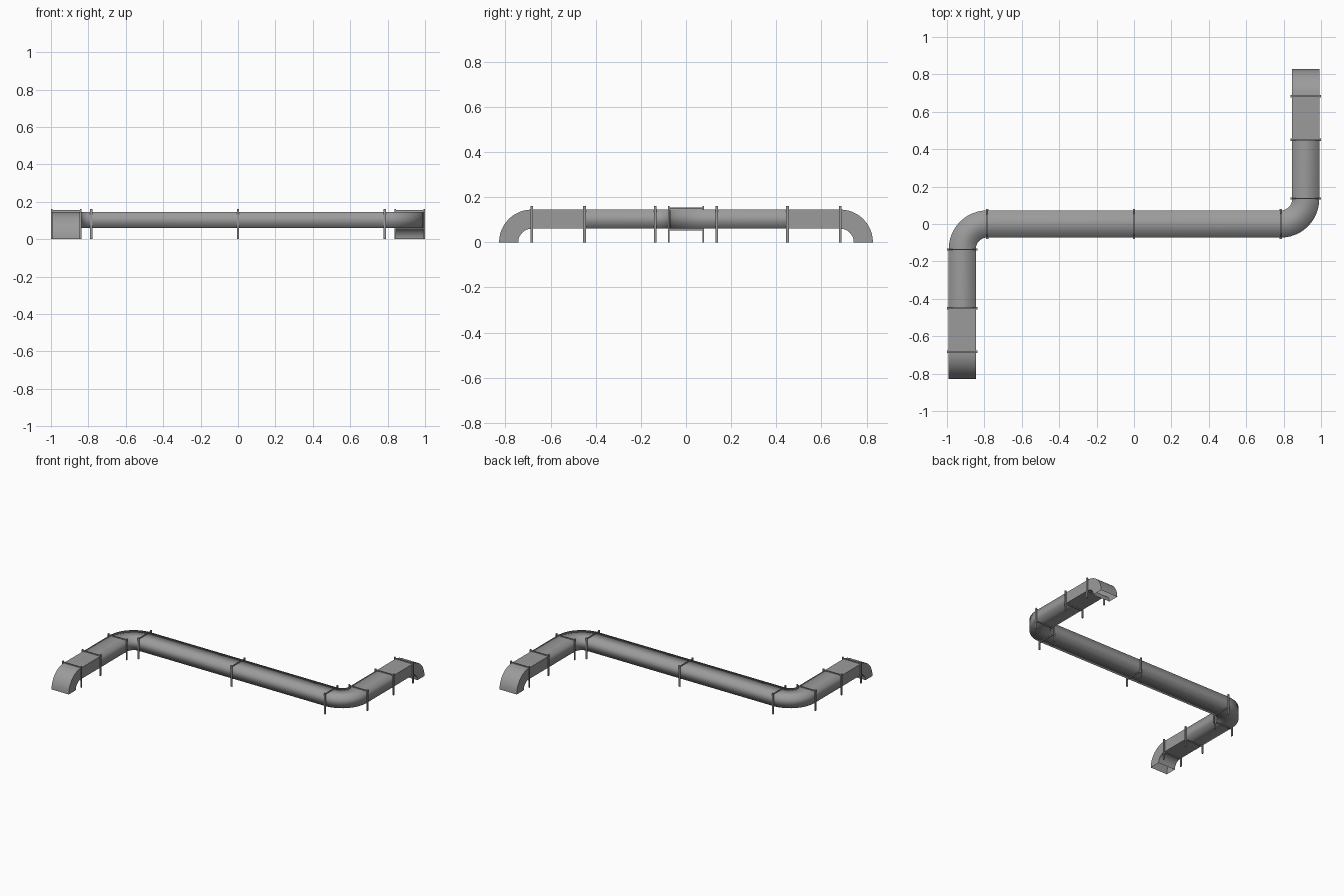
import bpy, bmesh, math
from mathutils import Vector, Matrix

if "Cube" in bpy.data.objects:
    bpy.data.objects.remove(bpy.data.objects["Cube"])

steel = bpy.data.materials.new("duct grey")
steel.diffuse_color = (0.33, 0.33, 0.33, 1)
steel.use_nodes = True
steel.node_tree.nodes["Principled BSDF"].inputs["Base Color"].default_value = steel.diffuse_color

HW = 0.0725             # half width of the duct
Z0, Z1 = 0.06, 0.145    # underside and top of the duct
CX = 0.918              # centre line of the end legs
BX, BY = 0.785, 0.133   # where the flat bends start
LY, EY = 0.45, 0.683    # leg joint, start of the end elbow
X, Y, Z = Vector((1, 0, 0)), Vector((0, 1, 0)), Vector((0, 0, 1))
STEPS = 12


def finish(name, bm, smooth):
    bmesh.ops.recalc_face_normals(bm, faces=bm.faces)
    me = bpy.data.meshes.new(name)
    bm.to_mesh(me)
    bm.free()
    me.materials.append(steel)
    for p in me.polygons:
        p.use_smooth = smooth
    ob = bpy.data.objects.new(name, me)
    bpy.context.collection.objects.link(ob)
    return ob


def sweep(name, sections, smooth):
    """Open rectangular duct; section = (origin, side, up), up offset Z0..Z1."""
    bm = bmesh.new()
    rings = [[bm.verts.new(o + s * a + u * b)
              for a, b in ((-HW, Z0), (HW, Z0), (HW, Z1), (-HW, Z1))]
             for o, s, u in sections]
    for r, q in zip(rings, rings[1:]):
        for i in range(4):
            j = (i + 1) % 4
            bm.faces.new((r[i], r[j], q[j], q[i]))
    return finish(name, bm, smooth)


def turned(v):
    return Vector((-v.x, -v.y, v.z))


# long run: front leg, flat bend, centre run, then the same turned half round
half = [(Vector((-CX, -LY, 0)), X, Z)]
for i in range(STEPS + 1):
    a = math.pi / 2 * i / STEPS
    out = Vector((-math.cos(a), math.sin(a), 0))
    half.append((Vector((-BX, -BY, 0)) + out * BY, -out, Z))
half.append((Vector((0, 0, 0)), -Y, Z))
other = [(turned(o), -turned(s), u) for o, s, u in reversed(half[:-1])]
sweep("main_duct", half + other, True)

# short straight pieces and down-turned end elbows
elbow = []
for i in range(STEPS + 1):
    a = math.pi / 2 * i / STEPS
    elbow.append((Vector((-CX, -EY, 0)), X, Vector((0, -math.sin(a), math.cos(a)))))
leg = [(Vector((-CX, -LY, 0)), X, Z), (Vector((-CX, -EY, 0)), X, Z)]
for side, rot in (("front", False), ("back", True)):
    for part, secs, smooth in (("leg_duct", leg, False), ("end_elbow", elbow, True)):
        if rot:
            secs = [(turned(o), turned(s), turned(u)) for o, s, u in secs]
        ob = sweep(side + "_" + part, secs, smooth)
        if part == "end_elbow":
            ob.data.set_sharp_from_angle(angle=math.radians(40))


def support(name, x, y, along_x):
    """Two posts with a bar over and a bar under the duct."""
    bm = bmesh.new()
    pw = 0.008
    boxes = [((s * (HW + pw / 2), 0, 0.08), (pw, 0.012, 0.16)) for s in (-1, 1)]
    boxes += [((0, 0, z), (2 * HW, 0.006, 0.007)) for z in (Z0 - 0.0035, 0.1515)]
    turn = Matrix.Rotation(math.pi / 2 if along_x else 0, 4, 'Z')
    for c, d in boxes:
        m = Matrix.Translation((x, y, 0)) @ turn @ Matrix.Translation(c) @ Matrix.Diagonal((*d, 1))
        bmesh.ops.create_cube(bm, size=1, matrix=m)
    finish(name, bm, False)


# supports
for s, side in ((-1, "front"), (1, "back")):
    for i, y in enumerate((BY + 0.003, LY, EY)):
        support(f"{side}_leg_support_{i + 1}", s * CX, s * y, False)
for i, x in enumerate((-BX, 0, BX)):
    support(f"centre_support_{i + 1}", x, 0, True)
